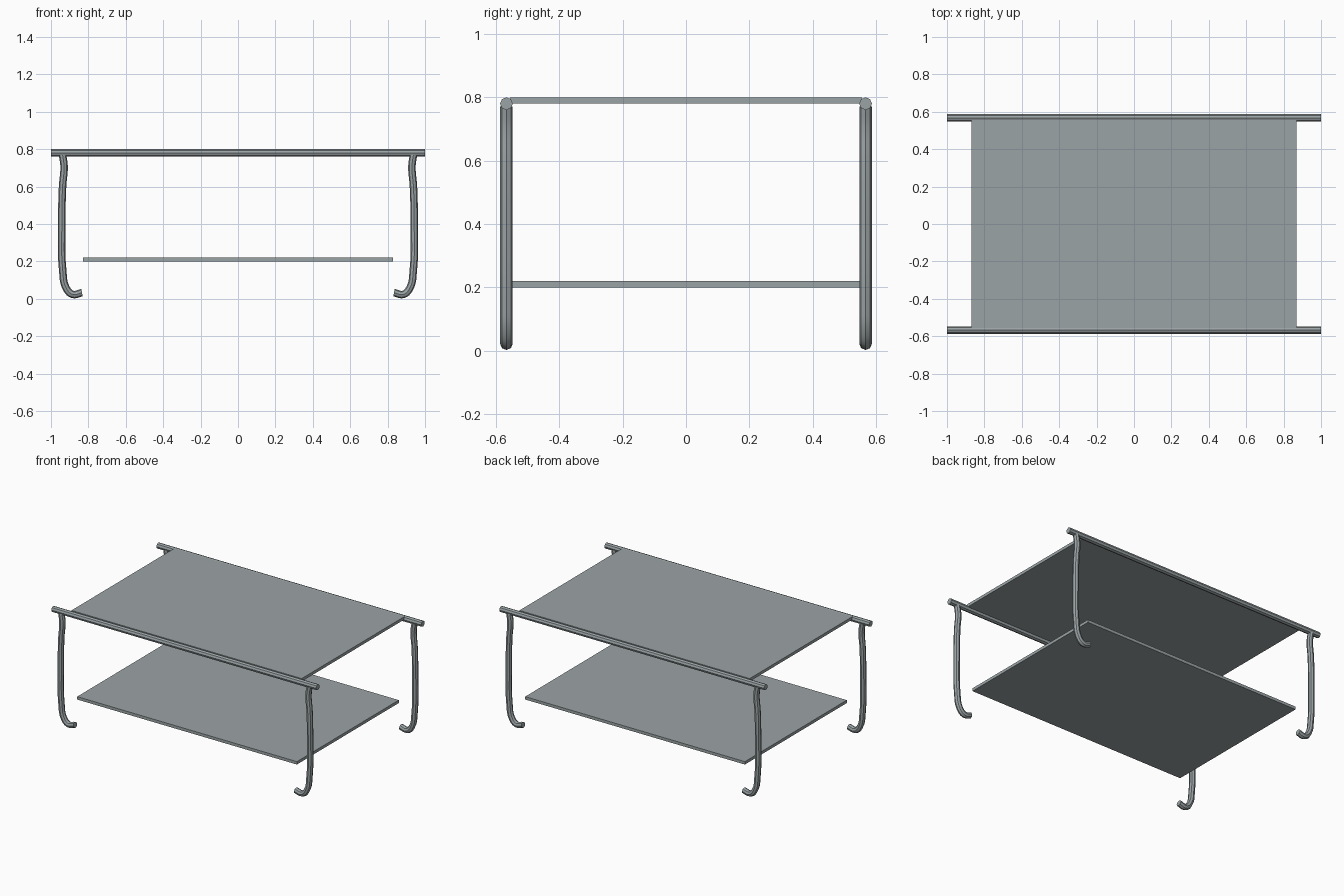
import bpy
from mathutils import Vector

cube = bpy.data.objects.get("Cube")
if cube:
    bpy.data.objects.remove(cube)


def material(name, rgb):
    mat = bpy.data.materials.new(name)
    mat.use_nodes = True
    color = (*rgb, 1)
    mat.diffuse_color = color
    mat.node_tree.nodes["Principled BSDF"].inputs["Base Color"].default_value = color
    return mat


GRAY = material("cool gray", (0.33, 0.37, 0.38))
RAIL_Y = 0.567
RADIUS = 0.02


def panel(name, half_x, half_y, z_mid, thickness):
    bpy.ops.mesh.primitive_cube_add(size=2, location=(0, 0, z_mid))
    obj = bpy.context.object
    obj.name = name
    obj.scale = (half_x, half_y, thickness / 2)
    bpy.ops.object.transform_apply(location=False, rotation=False)
    obj.data.materials.append(GRAY)


def tube(name, points):
    """Smooth capped tube swept along a path of points."""
    curve = bpy.data.curves.new(name, "CURVE")
    curve.dimensions = "3D"
    curve.bevel_depth = RADIUS
    curve.bevel_resolution = 2
    curve.resolution_u = 5
    curve.use_fill_caps = True
    spline = curve.splines.new("BEZIER")
    spline.bezier_points.add(len(points) - 1)
    for bp, co in zip(spline.bezier_points, points):
        bp.co = Vector(co)
        bp.handle_left_type = bp.handle_right_type = "AUTO"
    obj = bpy.data.objects.new(name, curve)
    bpy.context.collection.objects.link(obj)
    bpy.ops.object.select_all(action="DESELECT")
    obj.select_set(True)
    bpy.context.view_layer.objects.active = obj
    bpy.ops.object.convert(target="MESH")
    obj = bpy.context.object
    obj.data.materials.append(GRAY)
    bpy.ops.object.shade_smooth_by_angle()


# Table top and lower shelf
panel("table_top", 0.87, 0.555, 0.79, 0.02)
panel("lower_shelf", 0.83, 0.55, 0.21, 0.02)

# Leg centre line (x, z), from the inward foot up to the rail
LEG = [(0.834, 0.033), (0.885, 0.024), (0.92, 0.06), (0.937, 0.15),
       (0.942, 0.4), (0.938, 0.6), (0.93, 0.71), (0.938, 0.77)]

# Long side rails, each with two curved legs
for end, y in (("front", -RAIL_Y), ("back", RAIL_Y)):
    tube(end + "_rail", [(-1, y, 0.78), (0, y, 0.78), (1, y, 0.78)])
    for side, sx in (("left", 1), ("right", -1)):
        tube(f"{end}_{side}_leg", [(sx * x, y, z) for x, z in LEG])
